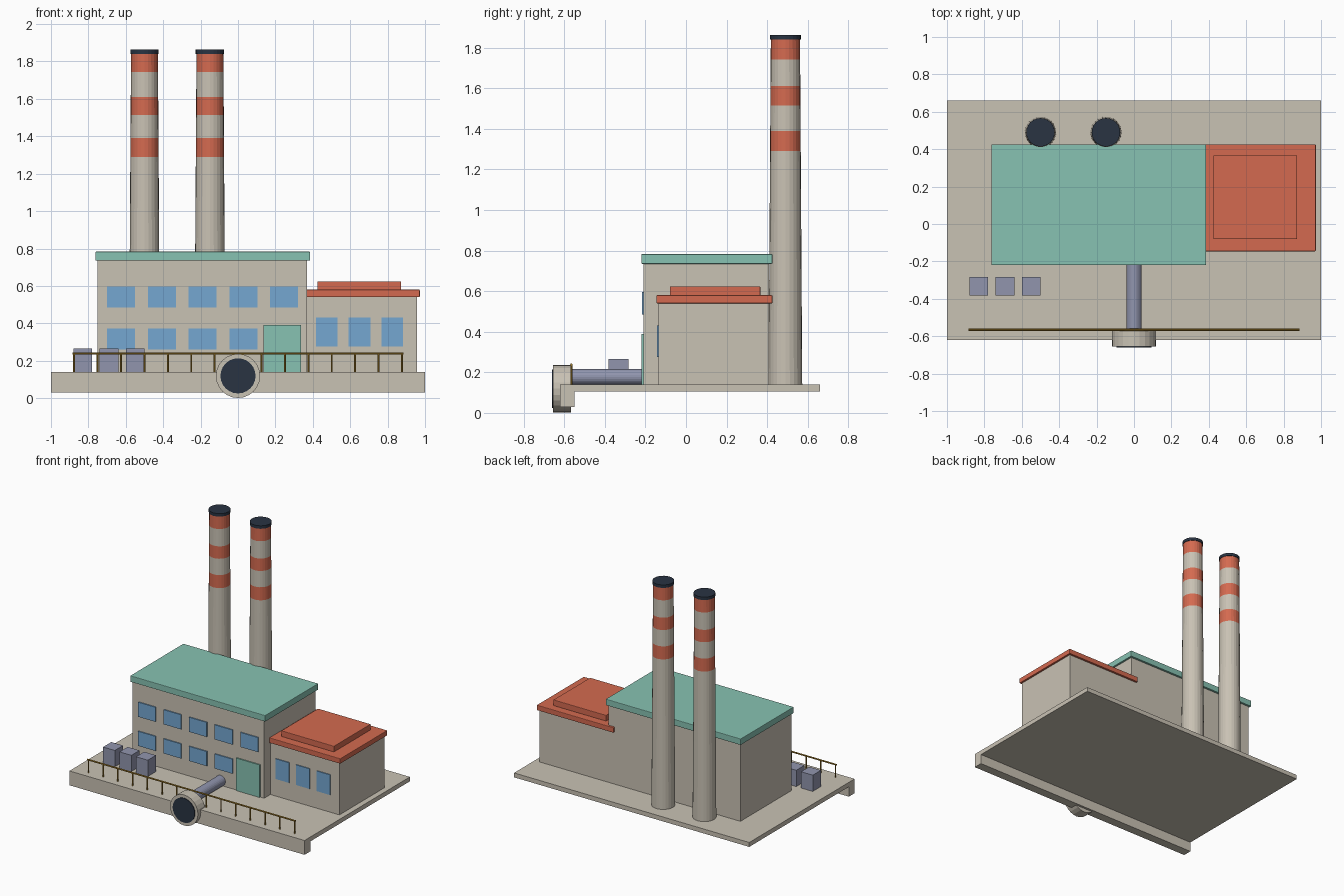
import bpy
import bmesh
import math
from mathutils import Matrix

cube = bpy.data.objects.get("Cube")
if cube:
    bpy.data.objects.remove(cube, do_unlink=True)


def material(name, rgb):
    linear = [((c / 255 + 0.055) / 1.055) ** 2.4 for c in rgb] + [1]
    mat = bpy.data.materials.new(name)
    mat.use_nodes = True
    mat.diffuse_color = linear
    mat.node_tree.nodes["Principled BSDF"].inputs["Base Color"].default_value = linear
    return mat


BEIGE = material("beige concrete", (201, 194, 180))
TEAL = material("teal roof", (135, 194, 178))
RED = material("brick red", (212, 106, 80))
BLUE = material("window blue", (117, 167, 209))
STEEL = material("steel grey", (145, 149, 174))
DARK = material("dark slate", (41, 51, 66))
GOLD = material("railing gold", (164, 126, 42))


def finish(name, bm, *mats):
    bmesh.ops.recalc_face_normals(bm, faces=bm.faces)
    mesh = bpy.data.meshes.new(name)
    bm.to_mesh(mesh)
    bm.free()
    for mat in mats:
        mesh.materials.append(mat)
    obj = bpy.data.objects.new(name, mesh)
    bpy.context.scene.collection.objects.link(obj)
    return obj


def box(name, mat, xs, ys, zs, bevel=0):
    """Box given by its extent along each axis."""
    bm = bmesh.new()
    bmesh.ops.create_cube(bm, size=1)
    for v in bm.verts:
        v.co = [(a + b) / 2 + c * (b - a) for c, (a, b) in zip(v.co, (xs, ys, zs))]
    obj = finish(name, bm, mat)
    if bevel:
        mod = obj.modifiers.new("soft edge", "BEVEL")
        mod.width = bevel
        mod.segments = 2
    return obj


def cylinder(name, mat, radius, start, axis, length, sides=24):
    """Closed cylinder running from start along axis X, Y or Z."""
    turn = {"X": Matrix.Rotation(math.pi / 2, 4, "Y"),
            "Y": Matrix.Rotation(-math.pi / 2, 4, "X"),
            "Z": Matrix.Identity(4)}[axis]
    place = Matrix.Translation(start) @ turn @ Matrix.Translation((0, 0, length / 2))
    bm = bmesh.new()
    bmesh.ops.create_cone(bm, cap_ends=True, segments=sides, radius1=radius,
                          radius2=radius, depth=length, matrix=place)
    return finish(name, bm, mat)


def chimney(name, x, y):
    """Tapered stack, coloured in bands by height, with a dark cap."""
    low, high, sides = 0.14, 1.84, 24
    levels = [low, 1.29, 1.39, 1.515, 1.61, 1.743, high]
    bm = bmesh.new()
    rings = []
    for z in levels:
        r = 0.083 - 0.011 * (z - low) / (high - low)
        rings.append([bm.verts.new((x + r * math.cos(math.tau * i / sides),
                                    y + r * math.sin(math.tau * i / sides), z))
                      for i in range(sides)])
    for level, (a, b) in enumerate(zip(rings, rings[1:])):
        for i in range(sides):
            j = (i + 1) % sides
            bm.faces.new((a[i], a[j], b[j], b[i])).material_index = level % 2
    bm.faces.new(rings[0])
    bm.faces.new(rings[-1])
    finish(name, bm, BEIGE, RED)
    cylinder(name + "_cap", DARK, 0.076, (x, y, high), "Z", 0.023)


# Ground slab with a deeper front edge
box("slab", BEIGE, (-1, 1), (-0.62, 0.66), (0.106, 0.14))
box("front_beam", BEIGE, (-1, 1), (-0.62, -0.55), (0.03, 0.106))

# Main hall
box("main_hall", BEIGE, (-0.75, 0.37), (-0.21, 0.41), (0.14, 0.74))
box("main_roof", TEAL, (-0.763, 0.385), (-0.22, 0.426), (0.735, 0.783), 0.004)
for row, z in enumerate((0.26, 0.484)):
    for i in range(4 + row):
        x = -0.70 + 0.218 * i
        box("main_window", BLUE, (x, x + 0.15), (-0.218, -0.209), (z, z + 0.112))
box("door", TEAL, (0.136, 0.337), (-0.219, -0.21), (0.14, 0.39))

# Side annex
box("annex", BEIGE, (0.335, 0.957), (-0.135, 0.41), (0.14, 0.545))
box("annex_roof", RED, (0.32, 0.972), (-0.146, 0.426), (0.54, 0.58), 0.004)
box("annex_roof_step", RED, (0.424, 0.872), (-0.08, 0.366), (0.578, 0.624), 0.003)
for x in (0.475, 0.65, 0.825):
    box("annex_window", BLUE, (x - 0.058, x + 0.058), (-0.142, -0.134), (0.275, 0.43))

# Chimneys
chimney("left_stack", -0.15, 0.49)
chimney("right_stack", -0.5, 0.49)

# Outlet pipe and its round mouth
pipe = cylinder("pipe", STEEL, 0.04, (0, -0.58, 0.177), "Y", 0.38)
mouth = cylinder("outlet_ring", BEIGE, 0.118, (0, -0.655, 0.119), "Y", 0.087)
cylinder("outlet_opening", DARK, 0.094, (0, -0.66, 0.119), "Y", 0.008)

# Storage crates
for x in (-0.88, -0.74, -0.60):
    box("crate", STEEL, (x, x + 0.1), (-0.382, -0.283), (0.14, 0.265))

# Front railing
cylinder("rail", GOLD, 0.006, (-0.885, -0.565, 0.238), "X", 1.77, 8)
for i in range(15):
    cylinder("rail_post", GOLD, 0.005, (-0.876 + 0.1252 * i, -0.565, 0.14), "Z", 0.098, 8)
